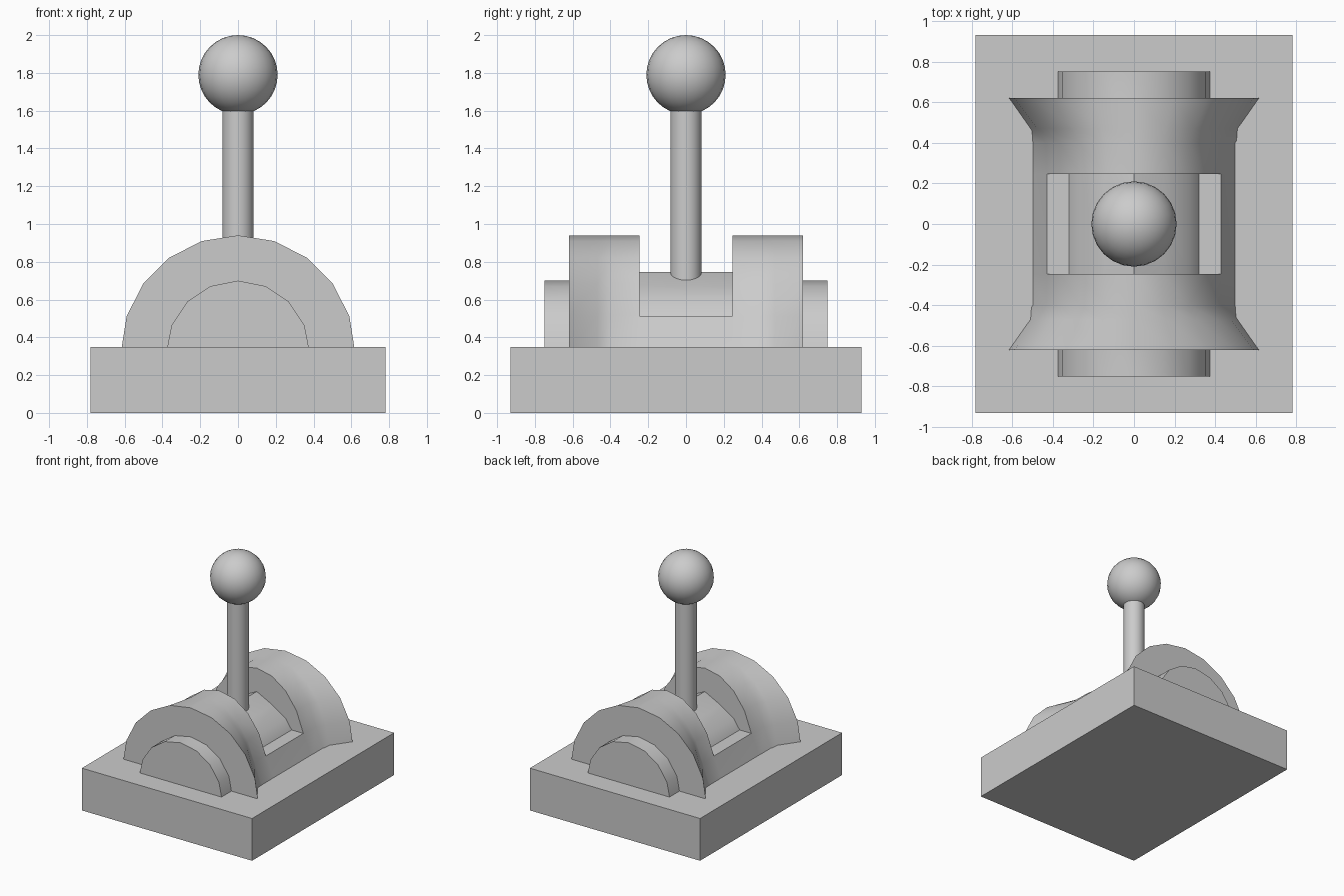
import bpy, bmesh, math

if "Cube" in bpy.data.objects:
    bpy.data.objects.remove(bpy.data.objects["Cube"])

AXIS_Z = 0.32  # height of the shared pivot axis


def finish(bm, name, angle=None):
    bmesh.ops.recalc_face_normals(bm, faces=bm.faces)
    mesh = bpy.data.meshes.new(name)
    bm.to_mesh(mesh)
    bm.free()
    ob = bpy.data.objects.new(name, mesh)
    bpy.context.collection.objects.link(ob)
    if angle:
        smooth(ob, angle)
    return ob


def smooth(ob, angle):
    bpy.ops.object.select_all(action='DESELECT')
    ob.select_set(True)
    bpy.context.view_layer.objects.active = ob
    bpy.ops.object.shade_smooth_by_angle(angle=math.radians(angle))


def box(name, x, y, z0, z1):
    bm = bmesh.new()
    bmesh.ops.create_cube(bm, size=1)
    for v in bm.verts:
        v.co = (v.co.x * 2 * x, v.co.y * 2 * y, z0 + (v.co.z + 0.5) * (z1 - z0))
    return finish(bm, name)


def loft(name, sections, angle):
    """Skin a list of (y, [(x, z), ...]) sections and cap both ends."""
    bm = bmesh.new()
    rings = [[bm.verts.new((x, y, z)) for x, z in pts] for y, pts in sections]
    n = len(rings[0])
    for a, b in zip(rings, rings[1:]):
        for i in range(n):
            j = (i + 1) % n
            bm.faces.new((a[i], a[j], b[j], b[i]))
    bm.faces.new(rings[0])
    bm.faces.new(rings[-1])
    return finish(bm, name, angle)


def half_round(radius, steps):
    return [(radius * math.cos(math.pi * i / steps),
             AXIS_Z + radius * math.sin(math.pi * i / steps)) for i in range(steps + 1)]


def mirrored(half):
    return [(-y, p) for y, p in half] + [(y, p) for y, p in reversed(half)]


# Base block
box("base", 0.78, 0.93, 0, 0.35)

# Waisted saddle housing: arches narrow toward the middle
half = []
for y, scale, foot in ((0.62, 1, 0.62), (0.47, 0.81, 0.515), (0.4, 0.735, 0.51), (0.245, 0.725, 0.51)):
    pts = [(x * scale, z) for x, z in half_round(0.62, 10)]
    pts[0], pts[-1] = (foot, AXIS_Z), (-foot, AXIS_Z)
    half.append((y, pts))
housing = loft("housing", mirrored(half), None)

# Slot across the housing
cutter = box("slot_cutter", 1, 0.245, 0.512, 1.2)
cut = housing.modifiers.new("slot", 'BOOLEAN')
cut.operation, cut.solver, cut.object = 'DIFFERENCE', 'EXACT', cutter
bpy.context.view_layer.objects.active = housing
bpy.ops.object.modifier_apply(modifier=cut.name)
bpy.data.objects.remove(cutter)
smooth(housing, 35)

# Pivot drum with a raised ridge inside the slot
half = []
for y, top in ((0.75, 0.70), (0.4, 0.70), (0.3, 0.745)):
    pts = half_round(0.38, 8)
    pts[4] = (0, top)
    half.append((y, pts))
loft("pivot_drum", mirrored(half), 30)

# Lever stick
bpy.ops.mesh.primitive_cylinder_add(vertices=20, radius=0.083, depth=1.1, location=(0, 0, 1.1))
stick = bpy.context.object
stick.name = "stick"
smooth(stick, 30)

# Knob
bpy.ops.mesh.primitive_uv_sphere_add(segments=24, ring_count=16, radius=0.21, location=(0, 0, 1.79))
knob = bpy.context.object
knob.name = "knob"
smooth(knob, 40)
